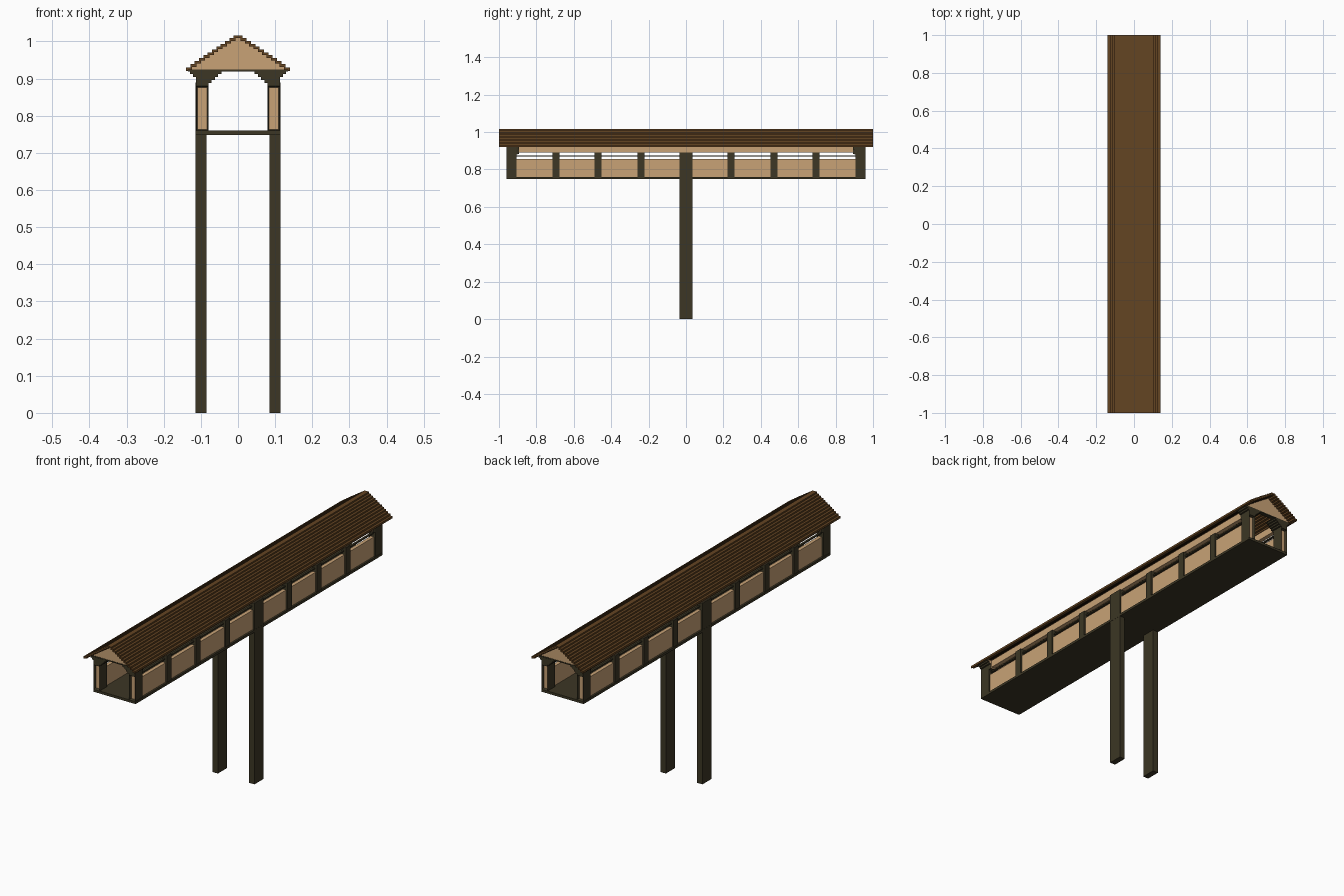
import bpy, bmesh
from mathutils import Vector

cube = bpy.data.objects.get("Cube")
if cube:
    bpy.data.objects.remove(cube, do_unlink=True)


def material(name, rgb):
    m = bpy.data.materials.new(name)
    m.use_nodes = True
    m.diffuse_color = (*rgb, 1)
    bsdf = next(n for n in m.node_tree.nodes if n.type == 'BSDF_PRINCIPLED')
    bsdf.inputs["Base Color"].default_value = (*rgb, 1)
    return m


ROOF = material("brown roof wood", (0.127, 0.058, 0.016))
TAN = material("tan wood", (0.578, 0.361, 0.181))
DARK = material("dark timber", (0.045, 0.037, 0.018))


def prism(name, pts, y0, y1, mats, panel_side=0):
    """Extrude an (x, z) outline along y; panel_side sinks a panel of mats[1] in that end."""
    bm = bmesh.new()
    face = bm.faces.new([bm.verts.new((x, y0, z)) for x, z in pts])
    new = bmesh.ops.extrude_face_region(bm, geom=[face])["geom"]
    moved = [v for v in new if isinstance(v, bmesh.types.BMVert)]
    bmesh.ops.translate(bm, verts=moved, vec=Vector((0, y1 - y0, 0)))
    bmesh.ops.recalc_face_normals(bm, faces=bm.faces)
    if panel_side:
        end = [f for f in bm.faces if f.normal.y * panel_side > 0.9]
        bmesh.ops.inset_region(bm, faces=end, thickness=0.005, depth=0)
        for f in end:
            f.material_index = 1
            for v in f.verts:
                v.co.y -= 0.012 * panel_side
    mesh = bpy.data.meshes.new(name)
    bm.to_mesh(mesh)
    bm.free()
    for m in mats:
        mesh.materials.append(m)
    ob = bpy.data.objects.new(name, mesh)
    bpy.context.collection.objects.link(ob)
    return ob


def box(name, x, y, z, mat):
    return prism(name, [(x[0], z[0]), (x[1], z[0]), (x[1], z[1]), (x[0], z[1])], *y, [mat])


def stairs(p, q, n):
    """Stepped outline from p to q, each step rising first."""
    dx, dz = (q[0] - p[0]) / n, (q[1] - p[1]) / n
    pts = [p]
    for i in range(n):
        pts.append((p[0] + dx * i, p[1] + dz * (i + 1)))
        pts.append((p[0] + dx * (i + 1), p[1] + dz * (i + 1)))
    return pts


def mirrored(half):
    return half + [(-x, z) for x, z in reversed(half)]


# Stepped, slightly arched roof shell
STEPS = 12
upper = [(0.14, 0.92)]
for i in range(STEPS):
    z = 0.93 + 0.086 * (i / (STEPS - 1)) ** 0.95
    upper.append((0.14 * (1 - i / STEPS), z))
    if i < STEPS - 1:
        upper.append((0.14 * (1 - (i + 1) / STEPS), z))
lower = [(x - 0.005, max(z - 0.007, 0.92)) for x, z in upper]
prism("roof", mirrored(upper) + mirrored(lower)[::-1], -1, 1, [ROOF])

# Gable panels with a thin tie bar beneath
gable = [(x, z) for x, z in lower if z > 0.921]
gable = [(gable[0][0], 0.921)] + gable
for s, side in ((-1, "front"), (1, "back")):
    ys = sorted((0.945 * s, 0.957 * s))
    prism(side + "_gable", mirrored(gable), *ys, [TAN])
    box(side + "_tie_bar", (-0.134, 0.134), sorted((0.94 * s, 0.959 * s)), (0.919, 0.924), DARK)

# Deck
box("deck", (-0.115, 0.115), (-0.96, 0.96), (0.748, 0.76), DARK)

for s, side in ((-1, "right"), (1, "left")):
    def across(a, b):
        return sorted((a * s, b * s))

    # Support leg, rising into the middle wall post
    box(side + "_support_leg", across(0.085, 0.114), (-0.035, 0.035), (0, 0.89), DARK)
    # Parapet, hand rail and wall plate
    box(side + "_wall", across(0.088, 0.106), (-0.91, 0.91), (0.76, 0.855), TAN)
    box(side + "_rail", across(0.092, 0.102), (-0.91, 0.91), (0.869, 0.875), DARK)
    box(side + "_wall_plate", across(0.086, 0.106), (-0.92, 0.92), (0.89, 0.925), TAN)
    # Wall posts
    for y in (0.24, 0.47, 0.695):
        for t in (-1, 1):
            box(side + "_wall_post", across(0.085, 0.113),
                (y * t - 0.018, y * t + 0.018), (0.76, 0.89), DARK)
    # End posts and stepped brackets with sunken tan panels
    outer = stairs((0.113, 0.896), (0.137, 0.92), 3)
    inner = stairs((0.08, 0.88), (0.036, 0.92), 5)
    bracket = [(0.113, 0.88)] + outer + inner[::-1]
    post = [(0.08, 0.76), (0.113, 0.76), (0.113, 0.88), (0.08, 0.88)]
    for e in (-1, 1):
        ys = sorted((0.905 * e, 0.96 * e))
        for part, outline in (("_end_post", post), ("_end_bracket", bracket)):
            prism(side + part, [(x * s, z) for x, z in outline], *ys, [DARK, TAN], e)
